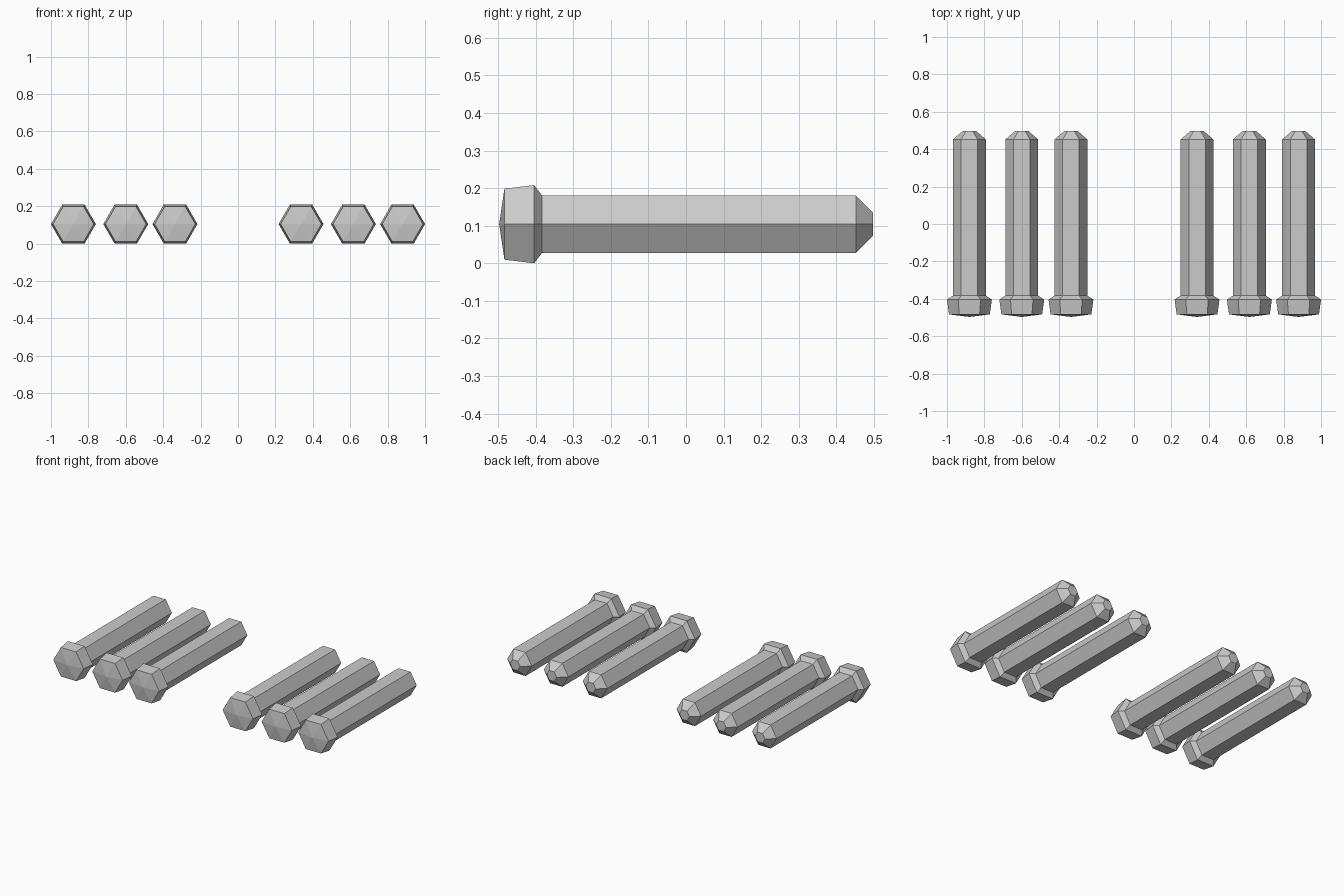
import bpy, bmesh
from math import cos, sin, pi

cube = bpy.data.objects.get("Cube")
if cube:
    bpy.data.objects.remove(cube)

SIDES = 6
AXIS_Z = 0.104

# Bare grey metal
steel = bpy.data.materials.new("grey_steel")
steel.use_nodes = True
colour = (0.6, 0.6, 0.6, 1)
steel.diffuse_color = colour
steel.node_tree.nodes["Principled BSDF"].inputs["Base Color"].default_value = colour

# Bolt profile, head to tip: (position along y, corner radius)
profile = [(-0.483, 0.109), (-0.404, 0.12), (-0.383, 0.088),
           (0.452, 0.088), (0.497, 0.036)]


def build_bolt_mesh():
    bm = bmesh.new()
    rings = [[bm.verts.new((r * cos(2 * pi * i / SIDES), y, r * sin(2 * pi * i / SIDES)))
              for i in range(SIDES)] for y, r in profile]
    # Hexagonal head, collar, shaft and chamfered tip
    for a, b in zip(rings, rings[1:]):
        for i in range(SIDES):
            j = (i + 1) % SIDES
            bm.faces.new((a[i], a[j], b[j], b[i]))
    bm.faces.new(rings[-1])
    # Shallow pointed face of the head
    apex = bm.verts.new((0, -0.497, 0))
    for i in range(SIDES):
        bm.faces.new((apex, rings[0][(i + 1) % SIDES], rings[0][i]))
    bmesh.ops.recalc_face_normals(bm, faces=bm.faces)
    mesh = bpy.data.meshes.new("hex_bolt")
    bm.to_mesh(mesh)
    bm.free()
    mesh.materials.append(steel)
    return mesh


# Two matching groups of three bolts
bolt_mesh = build_bolt_mesh()
for side, start in (("right", -0.88), ("left", 0.337)):
    for place, offset in (("first", 0), ("second", 0.28), ("third", 0.543)):
        bolt = bpy.data.objects.new(f"{side}_bolt_{place}", bolt_mesh)
        bolt.location = (start + offset, 0, AXIS_Z)
        bpy.context.collection.objects.link(bolt)
